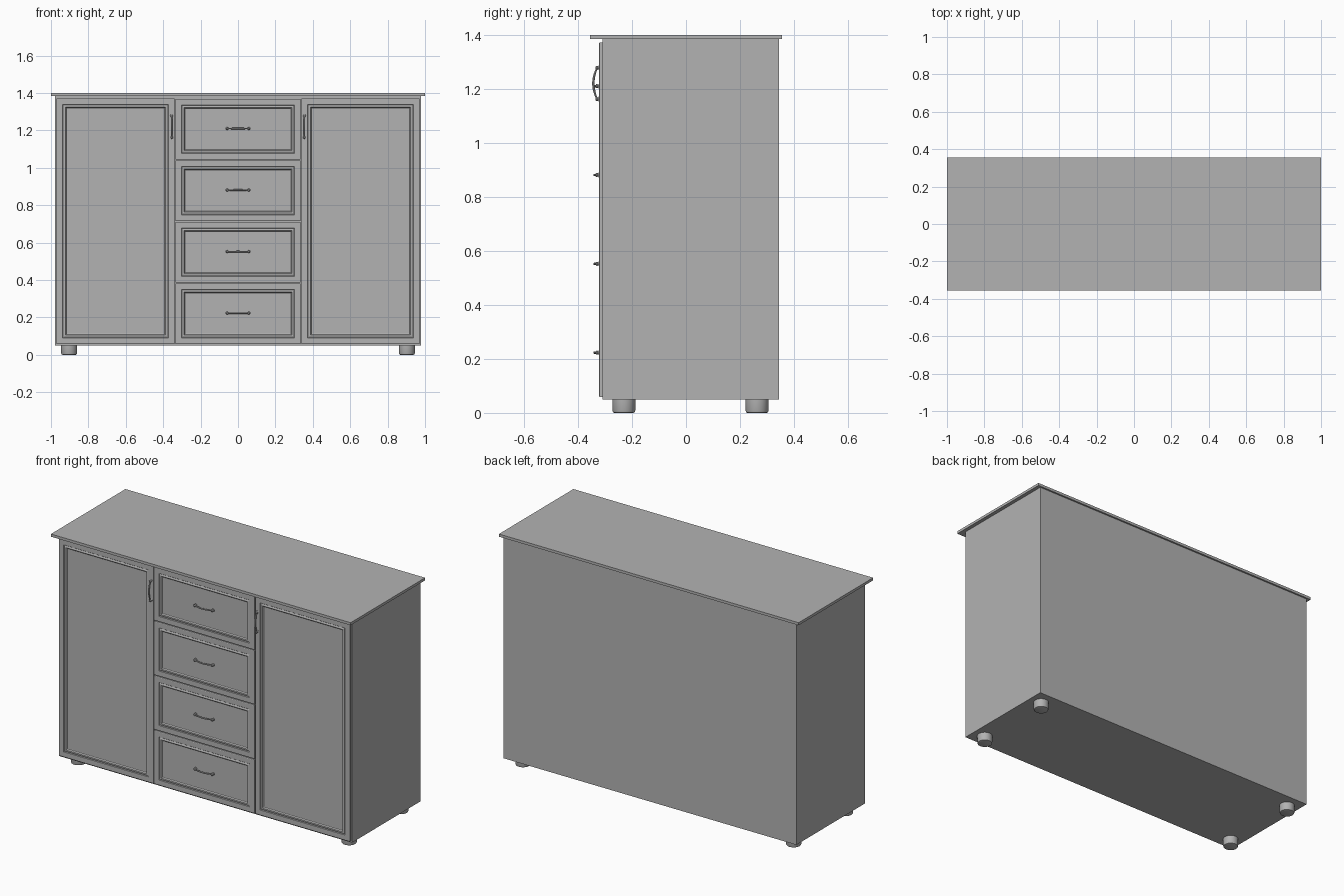
import bpy, bmesh, math
from mathutils import Matrix, Vector

old = bpy.data.objects.get("Cube")
if old:
    bpy.data.objects.remove(old, do_unlink=True)

# Single painted finish
GREY = (0.45, 0.45, 0.45, 1)
finish = bpy.data.materials.new("grey_finish")
finish.use_nodes = True
finish.diffuse_color = GREY
finish.node_tree.nodes["Principled BSDF"].inputs["Base Color"].default_value = GREY


def finish_object(name, bm, smooth=False):
    mesh = bpy.data.meshes.new(name)
    bm.normal_update()
    bm.to_mesh(mesh)
    bm.free()
    mesh.materials.append(finish)
    ob = bpy.data.objects.new(name, mesh)
    bpy.context.collection.objects.link(ob)
    if smooth:
        bpy.ops.object.select_all(action="DESELECT")
        ob.select_set(True)
        bpy.context.view_layer.objects.active = ob
        bpy.ops.object.shade_smooth_by_angle(angle=math.radians(35))
    return ob


def box_mesh(low, high):
    low, high = Vector(low), Vector(high)
    bm = bmesh.new()
    bmesh.ops.create_cube(bm, size=1, matrix=Matrix.Translation((low + high) / 2)
                          @ Matrix.Diagonal((high - low).to_4d()))
    return bm


# Moulded front: flat border, groove, raised bead, recessed panel
MOULDING = [(0.003, 0.002), (0.029, 0), (0.003, -0.004), (0.007, 0.003),
            (0.005, 0), (0.005, -0.007), (0.003, -0.001)]


def panel_front(name, x0, x1, z0, z1):
    bm = box_mesh((x0, -0.320, z0), (x1, -0.309, z1))
    bm.normal_update()
    face = min(bm.faces, key=lambda f: f.calc_center_median().y)
    for width, depth in MOULDING:
        bmesh.ops.inset_region(bm, faces=[face], thickness=width, depth=0,
                               use_even_offset=True)
        for v in face.verts:
            v.co.y -= depth
    finish_object(name, bm)


def lathe(bm, profile, origin, axis, steps=20):
    # Revolve (radius, height) points around an axis
    turn = Matrix.Translation(origin) @ Vector((0, 0, 1)).rotation_difference(
        Vector(axis)).to_matrix().to_4x4()
    rings = []
    for r, h in profile:
        rings.append([bm.verts.new(turn @ Vector((r * math.cos(a), r * math.sin(a), h)))
                      for a in (math.tau * i / steps for i in range(steps))])
    for a, b in zip(rings, rings[1:]):
        for i in range(steps):
            j = (i + 1) % steps
            bm.faces.new((a[i], a[j], b[j], b[i]))
    bm.faces.new(rings[0][::-1])
    bm.faces.new(rings[-1])


def bow_handle(name, x, z, along, bulge):
    bm = bmesh.new()
    half, steps, sides = 0.058, 16, 8
    along = Vector(along)
    out = Vector((0, -1, 0))
    side = along.cross(out)
    base = Vector((x, -0.321, z))
    # End knobs
    for s in (-1, 1):
        lathe(bm, [(0.009, -0.001), (0.009, 0.002), (0.005, 0.004),
                   (0.0075, 0.007), (0.0075, 0.011), (0.004, 0.014)],
              base + along * half * s, out, 12)
    # Curved grip, thicker in the middle
    rings = []
    for i in range(steps + 1):
        t = 2 * i / steps - 1
        arch = 1 - t * t
        centre = base + along * half * t + out * (0.008 + bulge * arch)
        r = 0.0032 + 0.0013 * arch
        rings.append([bm.verts.new(centre + out * r * math.cos(a) + side * r * math.sin(a))
                      for a in (math.tau * k / sides for k in range(sides))])
    for a, b in zip(rings, rings[1:]):
        for i in range(sides):
            j = (i + 1) % sides
            bm.faces.new((a[i], a[j], b[j], b[i]))
    bm.faces.new(rings[0])
    bm.faces.new(rings[-1])
    bmesh.ops.recalc_face_normals(bm, faces=bm.faces)
    finish_object(name, bm, True)


# Carcass and worktop
finish_object("cabinet_body", box_mesh((-0.978, -0.31, 0.05), (0.978, 0.345, 1.385)))
finish_object("top_board", box_mesh((-1, -0.355, 1.384), (1, 0.355, 1.4)))

# Doors with upright handles
for name, s in (("right", -1), ("left", 1)):
    x0, x1 = sorted((s * 0.340, s * 0.970))
    panel_front(name + "_door", x0, x1, 0.058, 1.371)
    bow_handle(name + "_door_handle", s * 0.355, 1.22, (0, 0, 1), 0.014)

# Four drawers with level handles
for i in range(4):
    z = 0.058 + i * 0.329
    panel_front(f"drawer_{i + 1}", -0.335, 0.335, z, z + 0.324)
    bow_handle(f"drawer_handle_{i + 1}", 0, z + 0.165, (1, 0, 0), 0.010)

# Round feet with softened lower rims
for x in (-0.903, 0.903):
    for y in (-0.23, 0.263):
        bm = bmesh.new()
        lathe(bm, [(0.035, 0), (0.040, 0.002), (0.042, 0.007), (0.043, 0.052)],
              (x, y, 0), (0, 0, 1), 32)
        finish_object(f"{'front' if y < 0 else 'back'}_{'left' if x > 0 else 'right'}_foot",
                      bm, True)
